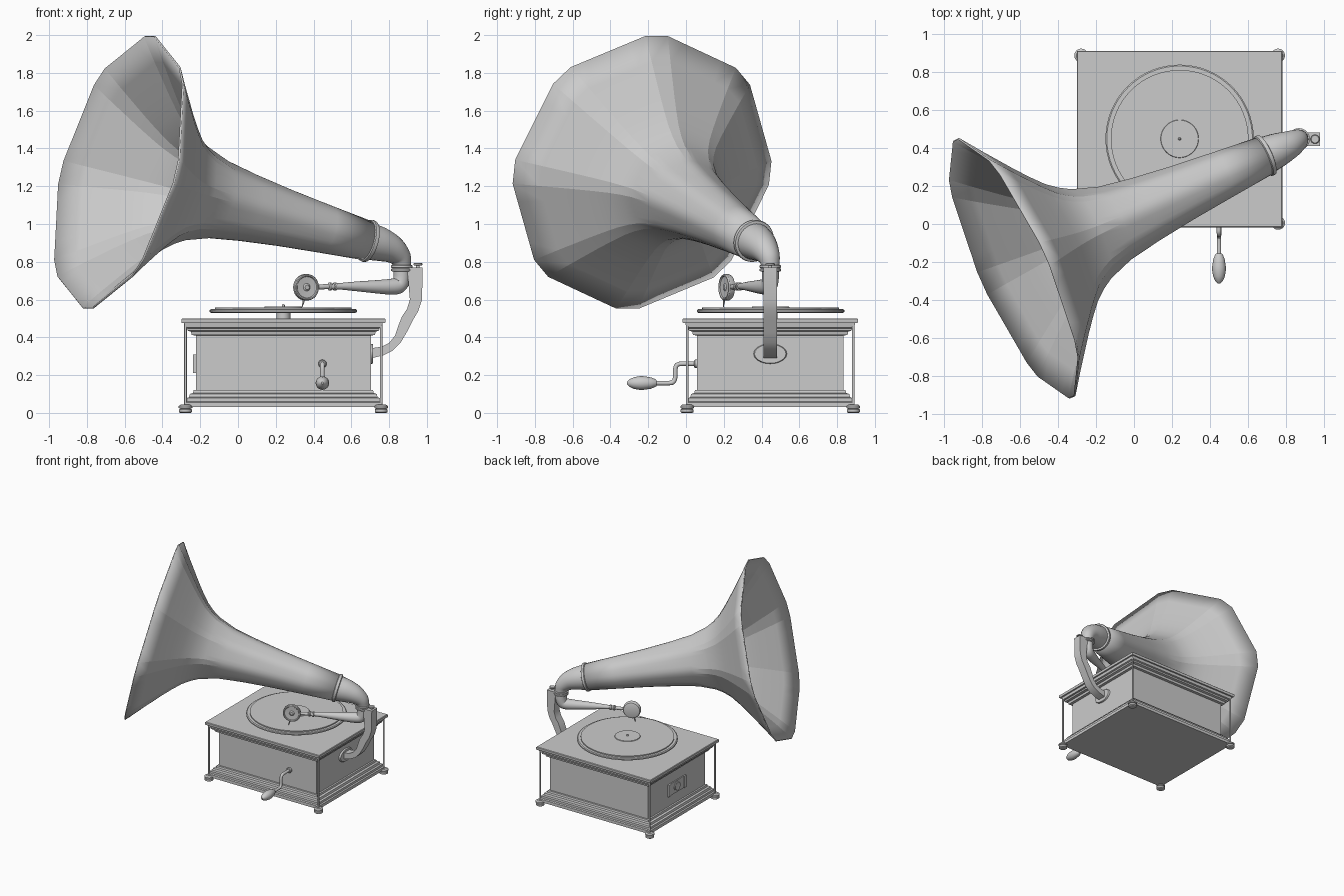
import bpy, bmesh
from math import sin, cos, pi, radians
from mathutils import Vector, Matrix

if "Cube" in bpy.data.objects:
    bpy.data.objects.remove(bpy.data.objects["Cube"])

CX, CY = 0.24, 0.446          # cabinet centre


def finish(name, bm):
    bmesh.ops.recalc_face_normals(bm, faces=bm.faces)
    me = bpy.data.meshes.new(name)
    bm.to_mesh(me)
    bm.free()
    ob = bpy.data.objects.new(name, me)
    bpy.context.collection.objects.link(ob)
    return ob


def loft(name, rings, caps=True):
    """Skin a list of equal-length closed rings."""
    bm = bmesh.new()
    vs = [[bm.verts.new(p) for p in r] for r in rings]
    n = len(vs[0])
    for a, b in zip(vs, vs[1:]):
        for i in range(n):
            bm.faces.new((a[i], a[(i + 1) % n], b[(i + 1) % n], b[i]))
    if caps:
        bm.faces.new(vs[0])
        bm.faces.new(vs[-1])
    return finish(name, bm)


def lathe(name, prof, loc, axis=(0, 0, 1), n=32, squash=(1, 1)):
    """Revolve (radius, height) points around an axis through loc."""
    q = Vector((0, 0, 1)).rotation_difference(Vector(axis))
    loc = Vector(loc)
    return loft(name, [[loc + q @ Vector((r * cos(2 * pi * i / n) * squash[0],
                                          r * sin(2 * pi * i / n) * squash[1], h))
                        for i in range(n)] for r, h in prof])


def tube(name, pts, radii, n=24, steps=5):
    """Tapered tube along a smoothed path."""
    P = [Vector((*p, r)) for p, r in zip(pts, radii)]
    P = [P[0] * 2 - P[1]] + P + [P[-1] * 2 - P[-2]]
    path = []
    for a, b, c, d in zip(P, P[1:], P[2:], P[3:]):
        for s in range(steps):
            t = s / steps
            path.append(0.5 * (2 * b + (c - a) * t + (2 * a - 5 * b + 4 * c - d) * t * t
                               + (3 * b - a - 3 * c + d) * t ** 3))
    path.append(P[-2])
    rings, side = [], None
    for i, p in enumerate(path):
        tan = (path[min(i + 1, len(path) - 1)] - path[max(i - 1, 0)]).to_3d().normalized()
        side = side or tan.orthogonal()
        side = (side - tan * side.dot(tan)).normalized()
        up = tan.cross(side)
        rings.append([p.to_3d() + p.w * (side * cos(2 * pi * k / n) + up * sin(2 * pi * k / n))
                      for k in range(n)])
    return loft(name, rings)


def box(name, lo, hi):
    bm = bmesh.new()
    lo, hi = Vector(lo), Vector(hi)
    m = Matrix.Translation((lo + hi) / 2) @ Matrix.Diagonal((*(hi - lo), 1))
    bmesh.ops.create_cube(bm, size=1, matrix=m)
    return finish(name, bm)


# Cabinet: one stepped rectangular profile with mouldings and lid
steps = [(.06, .03), (.06, .055), (.05, .06), (.05, .078), (.036, .083), (.032, .1), (.015, .105),
         (.012, .12), (0, .122), (0, .41), (.022, .412), (.026, .43), (.044, .436), (.046, .448),
         (.058, .453), (.062, .475), (.075, .475), (.077, .48), (.077, .496), (.073, .5)]
loft("cabinet", [[(CX + sx * (.463 + o), CY + sy * (.387 + o), z)
                  for sx, sy in ((-1, -1), (1, -1), (1, 1), (-1, 1))] for o, z in steps])

# Corner feet and thin posts
for sx in (-1, 1):
    for sy in (-1, 1):
        p = (CX + sx * .518, CY + sy * .44, 0)
        lathe("foot", [(.028, 0), (.034, .004), (.034, .018), (.027, .022), (.036, .026),
                       (.036, .036), (.025, .044)], p)
        lathe("corner_post", [(.007, .04), (.007, .478)], p, n=12)

# Turntable, record, spindle
C = (CX, CY + .002, 0)
lathe("turntable_hub", [(.037, .495), (.037, .532)], C)
lathe("turntable", [(.383, .53), (.39, .534), (.39, .544), (.383, .549)], C, n=64)
lathe("record", [(.362, .548), (.362, .558), (.1, .558), (.098, .563)], C, n=64)
lathe("spindle", [(.008, .55), (.008, .57), (.004, .576)], C, n=12)

# Horn: round throat morphing into an eight-petal mouth with clipped corners
throat = Vector((.69, .36, .91))
d = Vector((-.885, -.398, .244)).normalized()
up = Vector((.221, .104, .97))
up = (up - d * up.dot(d)).normalized()
side = d.cross(up)
profile = [(0, .105), (.25, .128), (.5, .153), (.72, .181), (.9, .211), (1.04, .258), (1.1, .293),
           (1.16, .34), (1.22, .405), (1.28, .476), (1.4, .628), (1.49, .747)]
angles = [a + 45 * k for k in range(8) for a in (-5, 5, 13, 22.5, 32)]
rings = []
for t, r in profile:
    w = min(1, t / 1.1)
    ring = []
    for i, a in enumerate(angles):
        flat = cos(radians(17.5)) / cos(radians((a % 45) - 22.5)) if i % 5 > 1 else 1
        rr = r * (1 + (flat - 1) * w)
        a = radians(a)
        ring.append(throat + d * t + rr * (up * cos(a) + side * sin(a)))
    rings.append(ring)
horn = loft("horn", rings, caps=False)
bm = bmesh.new()
bm.from_mesh(horn.data)
n = len(angles)
for e in bm.edges:                       # crisp petal seams near the mouth
    i, j = e.verts[0].index, e.verts[1].index
    if i % n == j % n and (i % n) % 5 < 2 and min(i, j) // n >= 4:
        e.smooth = False
bm.to_mesh(horn.data)
bm.free()
mod = horn.modifiers.new("wall", 'SOLIDIFY')
mod.thickness = .01
mod.offset = -1

# Horn collar, elbow and joint
lathe("horn_collar", [(.1, -.014), (.111, -.01), (.114, 0), (.113, .01), (.104, .016)], throat, d, 40)
tube("elbow", [throat, (.755, .389, .892), (.815, .416, .866), (.855, .438, .828),
               (.867, .446, .79), (.868, .447, .76)], (.1, .09, .075, .06, .05, .048))
lathe("joint_flange", [(.05, .748), (.057, .752), (.057, .762), (.05, .766), (.057, .77),
                       (.057, .78), (.05, .784)], (.868, .447, 0))

# Tone arm and sound box
tube("tone_arm", [(.866, .447, .76), (.866, .447, .71), (.852, .44, .676), (.81, .42, .668),
                  (.72, .377, .668), (.62, .332, .67), (.52, .287, .67), (.41, .238, .666)],
     (.044, .044, .043, .042, .034, .025, .016, .012))
arm = Vector((-.91, -.41, -.02)).normalized()
lathe("arm_ring", [(.015, -.024), (.022, -.02), (.022, -.01), (.017, -.006), (.017, .006),
                   (.022, .01), (.022, .018), (.014, .024)], (.5, .278, .669), arm, 20)
nrm = Vector((.41, -.91, 0))
lathe("sound_box", [(.05, -.025), (.064, -.02), (.07, -.01), (.07, .012), (.066, .018),
                    (.06, .018), (.056, .012), (.02, .01), (.012, .016)], (.36, .215, .665), nrm, 40)
tube("needle", [(.352, .205, .61), (.346, .2, .585), (.34, .198, .562)], (.007, .005, .002), n=8)

# Bracket holding the horn, with wall plate and thumb screw
left = [(.895, .77), (.91, .6), (.895, .55), (.868, .51), (.848, .46), (.832, .41), (.8, .37), (.76, .35), (.7, .342)]
right = [(.978, .77), (.974, .6), (.955, .54), (.925, .49), (.895, .43), (.86, .37), (.82, .33), (.77, .305), (.7, .288)]
loft("bracket", [[(a[0], .41, a[1]), (b[0], .41, b[1]), (b[0], .482, b[1]), (a[0], .482, a[1])]
                 for a, b in zip(left, right)])
lathe("bracket_plate", [(1, -.01), (1, .008), (.94, .016)], (.7, .446, .313), (1, 0, 0), 40, (.053, .088))
lathe("thumb_screw", [(.01, .76), (.01, .78), (.024, .782), (.024, .79), (.02, .793)], (.952, .446, 0), n=16)

# Winding crank on the front
X = .447
lathe("crank_socket", [(.022, -.01), (.022, .012), (.017, .018)], (X, .06, .26), (0, -1, 0), 20)
tube("crank", [(X, .06, .26), (X, -.02, .26), (X, -.045, .255), (X, -.056, .235), (X, -.058, .185),
               (X, -.068, .164), (X, -.09, .158), (X, -.17, .158)], [.012] * 8, n=14)
lathe("crank_handle", [(.015, 0), (.02, .006), (.03, .03), (.036, .07), (.036, .09), (.031, .12),
                       (.02, .145), (.006, .158)], (X, -.155, .158), (0, -1, 0), 24)

# Latch plate on the left side
x0 = CX - .463
box("latch_plate", (x0 - .008, .33, .21), (x0 + .01, .57, .31))
for y0, y1 in ((.33, .36), (.54, .57)):
    box("latch_edge", (x0 - .014, y0, .21), (x0, y1, .31))
lathe("latch_disc", [(.04, 0), (.04, .013), (.033, .016), (.02, .012)], (x0, .45, .26), (-1, 0, 0))

# Smooth shading with sharp edges kept
for ob in bpy.context.collection.objects:
    ob.select_set(True)
    bpy.context.view_layer.objects.active = ob
bpy.ops.object.shade_smooth_by_angle(angle=radians(32))
